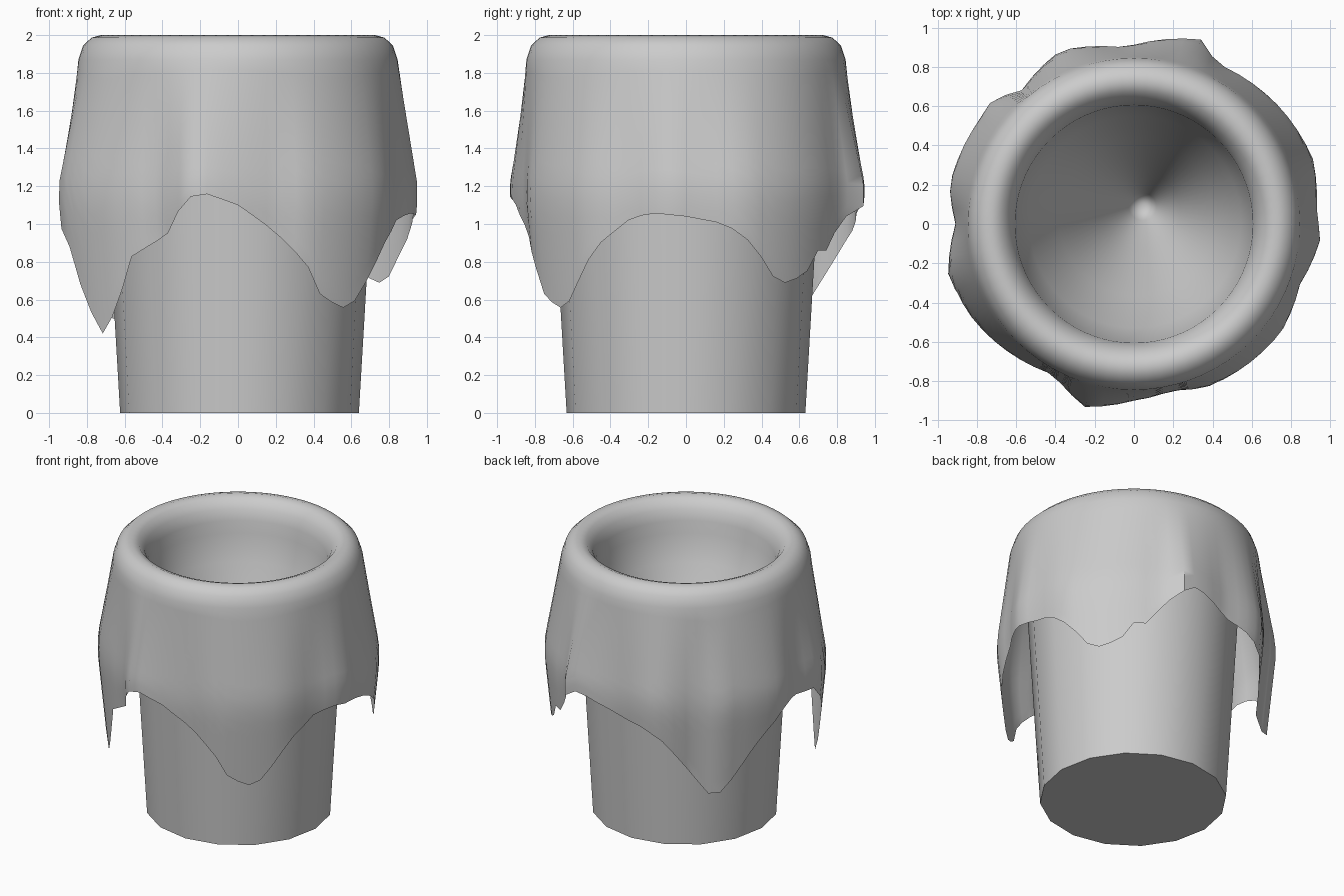
import bpy, bmesh, math

if "Cube" in bpy.data.objects:
    bpy.data.objects.remove(bpy.data.objects["Cube"])

N = 72  # columns around the cloth

# hem height by angle (degrees, counter-clockwise from +x)
HEM = [(0, 1.04), (13, 1.0), (23, .88), (28, .75), (33, .68), (44, .73), (50, .86),
       (54, .84), (64, 1.03), (76, 1.16), (95, 1.04), (106, 1.0), (114, .93), (122, .76),
       (130, .58), (137, .455), (145, .59), (157, .86), (172, 1.08), (190, 1.07), (200, .88),
       (207, .6), (215, .42), (223, .56), (229, .82), (246, .96), (252, 1.12), (258, 1.17),
       (270, 1.1), (283, .96), (294, .8), (300, .63), (309, .55), (316, .6), (321, .72),
       (328, .88), (340, 1.02), (348, 1.06)]
# radius of the widest fold by angle
FOLD = [(3, .93), (20, .97), (40, .95), (63, .92), (70, 1.0), (93, .9), (113, .96),
        (130, .89), (139, .96), (146, .95), (168, .96), (180, .91), (195, .98), (212, .95),
        (227, .91), (242, .87), (255, .965), (270, .9), (283, .87), (294, .91), (324, .93),
        (340, .9), (356, .955)]


def lookup(table, a):
    pts = [(table[-1][0] - 360, table[-1][1])] + table + [(table[0][0] + 360, table[0][1])]
    for (a0, v0), (a1, v1) in zip(pts, pts[1:]):
        if a0 <= a <= a1:
            return v0 + (v1 - v0) * (a - a0) / (a1 - a0)


def loft(name, rings, close_start=None, close_end=None):
    """Skin a list of vertex rings; optional centre points close the ends."""
    bm = bmesh.new()
    vs = [[bm.verts.new(p) for p in r] for r in rings]
    n = len(vs[0])
    for a, b in zip(vs, vs[1:]):
        for i in range(n):
            j = (i + 1) % n
            bm.faces.new((a[i], a[j], b[j], b[i]))
    for ring, tip in ((vs[0], close_start), (vs[-1], close_end)):
        if tip:
            c = bm.verts.new(tip)
            for i in range(n):
                bm.faces.new((ring[i], ring[(i + 1) % n], c))
    bmesh.ops.recalc_face_normals(bm, faces=bm.faces)
    me = bpy.data.meshes.new(name)
    bm.to_mesh(me)
    bm.free()
    ob = bpy.data.objects.new(name, me)
    bpy.context.collection.objects.link(ob)
    bpy.ops.object.select_all(action='DESELECT')
    bpy.context.view_layer.objects.active = ob
    ob.select_set(True)
    bpy.ops.object.shade_smooth_by_angle(angle=math.radians(50))
    return ob


def circle(r, z, n, cx=0, cy=0):
    return [(cx + r * math.cos(2 * math.pi * i / n), cy + r * math.sin(2 * math.pi * i / n), z)
            for i in range(n)]


# sixteen-sided tapered cup
cup_profile = [(.632, 0), (.745, 1.93), (.665, 1.93), (.58, .08)]
loft("cup", [circle(r, z, 16, .008) for r, z in cup_profile], (.008, 0, 0), (.008, 0, .08))

# draped cloth: deep sagging centre, rolled rim, folded skirt with four hanging corners
tip = (.05, .1, .4)
rings = []
for r, z in [(.07, .52), (.2, .82), (.4, 1.26), (.54, 1.57), (.598, 1.76), (.606, 1.85),
             (.633, 1.925), (.675, 1.98), (.725, 2.0), (.775, 1.987), (.82, 1.945)]:
    k = max(0, 1 - r / .6)
    rings.append(circle(r, z, N, tip[0] * k, tip[1] * k))
STEPS = 14
for s in range(STEPS + 1):
    ring = []
    for i in range(N):
        a = 360 * i / N
        hem, fold = lookup(HEM, a), lookup(FOLD, a)
        z = 1.87 + (hem - 1.87) * s / STEPS
        r = .845 + (fold - .845) * min(1, (1.87 - z) / .65) - .1 * max(0, 1.1 - z)
        t = math.radians(a)
        ring.append((r * math.cos(t), r * math.sin(t), z))
    rings.append(ring)
cloth = loft("draped_cloth", rings, close_start=tip)
